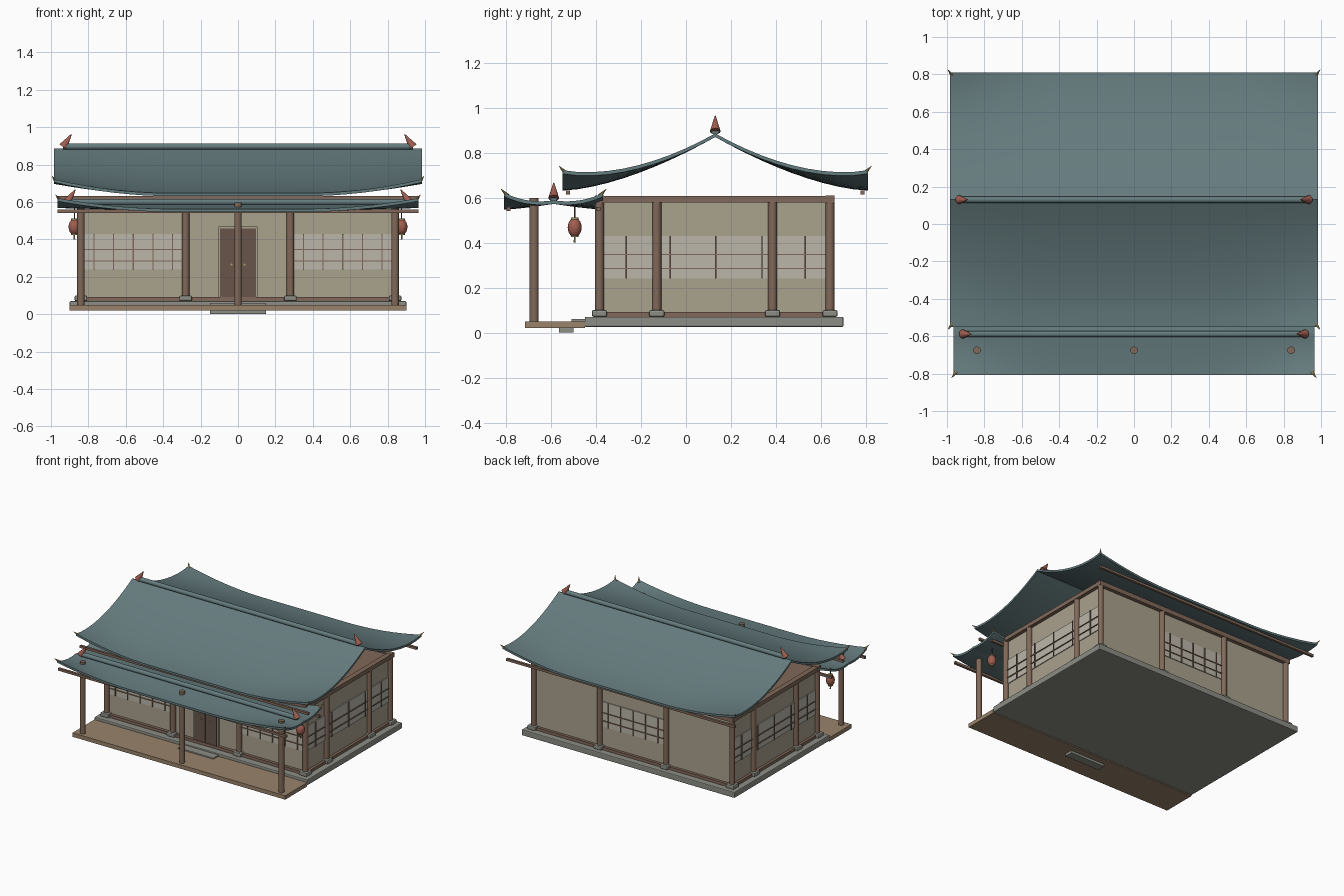
import bpy, bmesh, math
from mathutils import Vector

if "Cube" in bpy.data.objects:
    bpy.data.objects.remove(bpy.data.objects["Cube"])


def mat(name, r, g, b):
    m = bpy.data.materials.new(name)
    m.diffuse_color = (r, g, b, 1)
    m.use_nodes = True
    m.node_tree.nodes["Principled BSDF"].inputs["Base Color"].default_value = m.diffuse_color
    return m


TILE = mat("tile", .13, .20, .21)
WOOD = mat("wood", .22, .14, .10)
DECK = mat("deck_wood", .32, .23, .15)
DOOR = mat("door_wood", .14, .09, .07)
WALL = mat("plaster", .40, .36, .27)
PAPER = mat("paper", .50, .47, .40)
STONE = mat("stone", .27, .27, .24)
RED = mat("red", .35, .11, .08)
GOLD = mat("gold", .45, .35, .15)


def finish(name, bm, m, smooth=False):
    me = bpy.data.meshes.new(name)
    bmesh.ops.recalc_face_normals(bm, faces=bm.faces)
    if smooth:
        for f in bm.faces:
            f.smooth = True
        for e in bm.edges:
            e.smooth = len(e.link_faces) == 2 and e.calc_face_angle(0) < math.radians(35)
    bm.to_mesh(me)
    bm.free()
    me.materials.append(m)
    ob = bpy.data.objects.new(name, me)
    bpy.context.collection.objects.link(ob)
    return ob


def box(name, x0, x1, y0, y1, z0, z1, m, bevel=0):
    bm = bmesh.new()
    bmesh.ops.create_cube(bm, size=1)
    for v in bm.verts:
        v.co = ((x0 + x1) / 2 + v.co.x * (x1 - x0), (y0 + y1) / 2 + v.co.y * (y1 - y0),
                (z0 + z1) / 2 + v.co.z * (z1 - z0))
    if bevel:
        bmesh.ops.bevel(bm, geom=bm.edges[:], offset=bevel, segments=2, profile=.5, affect='EDGES')
    return finish(name, bm, m)


def rod(name, a, b, r0, r1, m, n=16):
    a, b = Vector(a), Vector(b)
    bm = bmesh.new()
    bmesh.ops.create_cone(bm, cap_ends=True, segments=n, radius1=r0, radius2=r1, depth=(b - a).length)
    q = (b - a).to_track_quat('Z', 'Y')
    for v in bm.verts:
        v.co = q @ v.co + (a + b) / 2
    return finish(name, bm, m, True)


# Plinth, deck and steps
box("plinth", -.9, .9, -.45, .7, .025, .07, STONE, .006)
box("porch_deck", -.9, .9, -.715, -.45, .02, .05, DECK)
box("upper_step", -.15, .15, -.51, -.44, .03, .06, STONE, .003)
box("lower_step", -.15, .15, -.565, -.50, 0, .02, STONE, .003)

# House body and ceiling
box("walls", -.833, .833, -.375, .632, .07, .59, WALL)
box("ceiling", -.84, .84, -.385, .64, .58, .6, WOOD)
for n, y in (("front", -.385), ("back", .64)):
    box(n + "_top_beam", -.86, .86, y - .02, y + .02, .575, .61, WOOD)
    box(n + "_sill", -.84, .84, y - .013, y + .013, .07, .092, WOOD)
for n, x in (("left", -.84), ("right", .84)):
    box(n + "_top_beam", x - .02, x + .02, -.4, .66, .577, .608, WOOD)
    box(n + "_sill", x - .013, x + .013, -.385, .64, .07, .092, WOOD)

# House columns with stone feet
spots = [(x, y) for x in (-.84, -.28, .28, .84) for y in (-.385, .64)]
spots += [(x, y) for x in (-.84, .84) for y in (-.13, .385)]
for x, y in spots:
    rod("column", (x, y, .07), (x, y, .58), .02, .02, WOOD)
    box("column_foot", x - .034, x + .034, y - .034, y + .034, .07, .1, STONE, .008)

# Porch posts, standing through the porch roof
for x in (-.84, 0, .84):
    rod("porch_post", (x, -.675, .05), (x, -.675, .597), .02, .02, WOOD)


# Paper lattice windows: u runs along the wall, d is the outward depth
def window(axis, face, out, u0, u1, bars):
    def part(name, a, b, z0, z1, d, m):
        lo, hi = sorted((face - out * .005, face + out * d))
        if axis == 'x':
            box(name, a, b, lo, hi, z0, z1, m)
        else:
            box(name, lo, hi, a, b, z0, z1, m)
    part("window_paper", u0, u1, .24, .43, .006, PAPER)
    for u in bars:
        part("window_upright", u - .003, u + .003, .24, .43, .013, WOOD)
    for z in (.285, .347):
        part("window_rail", u0, u1, z - .003, z + .003, .012, WOOD)


five = [k * .105 for k in range(-2, 3)]
for c in (-.56, .56):
    window('x', -.375, -1, c - .26, c + .26, [c + k for k in five])
window('x', .632, 1, -.26, .26, five)
for s in (-1, 1):
    window('y', s * .833, s, -.365, -.15, [-.265])
    window('y', s * .833, s, -.11, .365, [-.07, .133, .338])
    window('y', s * .833, s, .405, .62, [.53])

# Double door
box("door_frame", -.105, .105, -.388, -.37, .09, .47, WALL)
for s in (-1, 1):
    a, b = sorted((s * .002, s * .096))
    box("door_leaf", a, b, -.394, -.37, .09, .458, DOOR)
    rod("door_knob", (s * .035, -.39, .265), (s * .035, -.402, .265), .006, .006, GOLD, 10)


# Curved roofs: sagging slopes with corners swept upward
def roof(name, half_x, y0, half_y, ridge, eave, power, lift, nx=24, ny=20):
    def height(x, t):
        k = max(0, (abs(x) / half_x - .35) / .65)
        return eave + (ridge - eave) * (1 - abs(t)) ** power + lift * k ** 2 * t * t
    bm = bmesh.new()
    rows = []
    for top in (0, -.016):
        rows.append([[bm.verts.new((x, y0 + t * half_y, height(x, t) + top))
                      for x in [half_x * (2 * i / nx - 1) for i in range(nx + 1)]]
                     for t in [2 * j / ny - 1 for j in range(ny + 1)]])
    up, dn = rows
    for g in rows:
        for j in range(ny):
            for i in range(nx):
                bm.faces.new((g[j][i], g[j][i + 1], g[j + 1][i + 1], g[j + 1][i]))
    for j in (0, ny):
        for i in range(nx):
            bm.faces.new((up[j][i], up[j][i + 1], dn[j][i + 1], dn[j][i]))
    for i in (0, nx):
        for j in range(ny):
            bm.faces.new((up[j][i], up[j + 1][i], dn[j + 1][i], dn[j][i]))
    finish(name, bm, TILE, True)
    # Ridge roll, tilted finials and corner horns
    rx = half_x - .05
    rod(name + "_ridge", (-rx, y0, ridge + .012), (rx, y0, ridge + .012), .017, .017, TILE)
    for s in (-1, 1):
        rod(name + "_finial", (s * rx, y0, ridge + .01), (s * (rx - .045), y0, ridge + .078), .024, .002, RED, 12)
        for t in (-1, 1):
            z = height(half_x, t)
            y = y0 + t * half_y
            rod(name + "_corner_horn", (s * (half_x - .012), y - t * .015, z - .012),
                (s * (half_x + .01), y + t * .015, z + .018), .01, .001, GOLD, 8)


roof("main_roof", .985, .13, .68, .885, .647, 1.6, .075)
roof("porch_roof", .965, -.588, .22, .588, .563, 1.4, .058)

# Eave purlins
for n, y, z in (("back", .785, .622), ("front", -.525, .622), ("porch_front", -.79, .55), ("porch_back", -.39, .55)):
    box(n + "_purlin", -.965, .965, y - .009, y + .009, z - .009, z + .009, WOOD)

# Hanging lanterns
for s in (-1, 1):
    x, y = s * .875, -.495
    bm = bmesh.new()
    bmesh.ops.create_uvsphere(bm, u_segments=16, v_segments=10, radius=1)
    for v in bm.verts:
        v.co = (x + v.co.x * .031, y + v.co.y * .031, .467 + v.co.z * .043)
    finish("lantern", bm, RED, True)
    for z in (.424, .502):
        rod("lantern_cap", (x, y, z), (x, y, z + .009), .017, .017, GOLD)
    rod("lantern_cord", (x, y, .5), (x, y, .57), .003, .003, DOOR, 8)
    rod("lantern_tassel", (x, y, .4), (x, y, .425), .005, .003, GOLD, 8)
